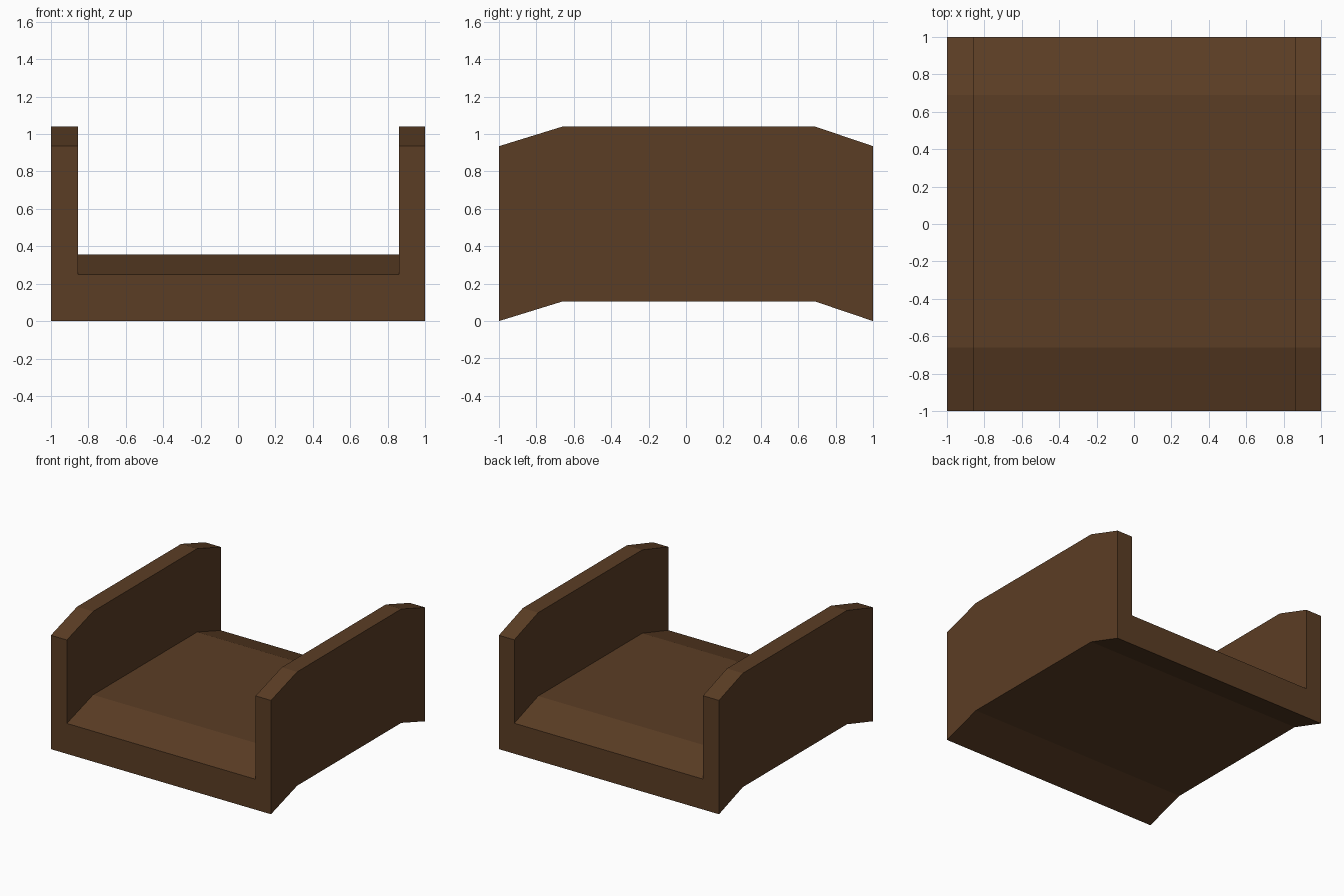
import bpy
import bmesh

if "Cube" in bpy.data.objects:
    bpy.data.objects.remove(bpy.data.objects["Cube"])

# Brown material
brown = bpy.data.materials.new("dark brown wood")
brown.diffuse_color = (0.105, 0.047, 0.018, 1)
brown.use_nodes = True
brown.node_tree.nodes["Principled BSDF"].inputs["Base Color"].default_value = brown.diffuse_color

# U-shaped cross-section (x, z) and the humped path (y, z lift) it follows
profile = [(-1, 0), (1, 0), (1, 0.935), (0.86, 0.935),
           (0.86, 0.25), (-0.855, 0.25), (-0.855, 0.935), (-1, 0.935)]
path = [(-1, 0), (-0.66, 0.105), (0.69, 0.105), (1, 0)]

# Sweep the section along the path, bridging neighbouring rings
bm = bmesh.new()
rings = [[bm.verts.new((x, y, z + lift)) for x, z in profile] for y, lift in path]
n = len(profile)
for a, b in zip(rings, rings[1:]):
    for i in range(n):
        j = (i + 1) % n
        bm.faces.new((a[i], a[j], b[j], b[i]))

# End caps: floor strip and two walls
caps = []
for ring in (rings[0], rings[-1]):
    caps.append(bm.faces.new(ring))
bmesh.ops.recalc_face_normals(bm, faces=bm.faces[:])
bmesh.ops.triangulate(bm, faces=caps, ngon_method='EAR_CLIP')

mesh = bpy.data.meshes.new("bridge_deck")
bm.to_mesh(mesh)
bm.free()
mesh.materials.append(brown)
deck = bpy.data.objects.new("bridge_deck", mesh)
bpy.context.collection.objects.link(deck)
